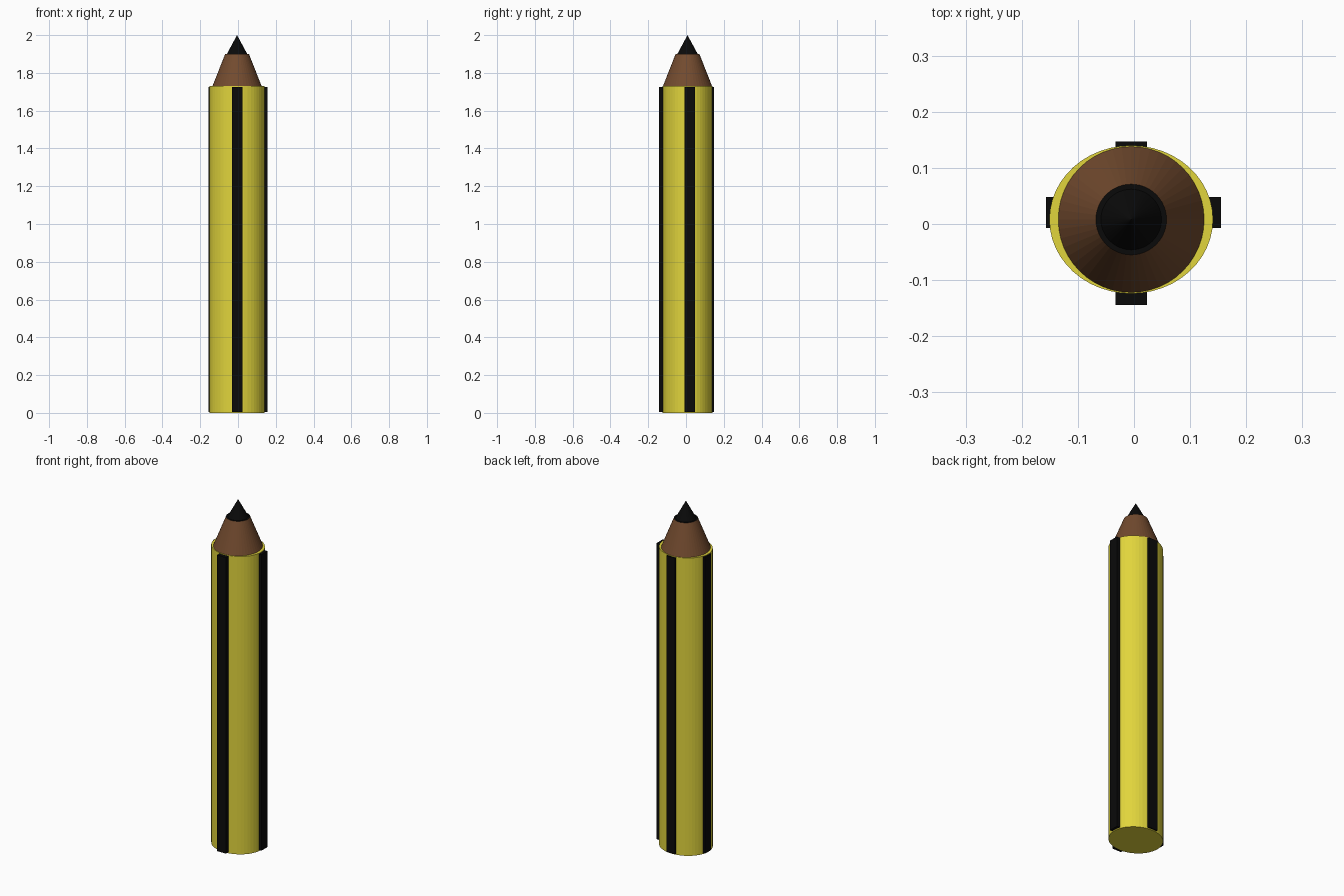
import bpy
import bmesh
from mathutils import Matrix

cube = bpy.data.objects.get("Cube")
if cube:
    bpy.data.objects.remove(cube, do_unlink=True)

SIDES = 48
CX, CY = -0.005, 0.008       # pencil axis
BODY_TOP, WOOD_TOP = 1.73, 1.9


def material(name, colour):
    mat = bpy.data.materials.new(name)
    mat.use_nodes = True
    mat.diffuse_color = (*colour, 1)
    mat.node_tree.nodes["Principled BSDF"].inputs["Base Color"].default_value = (*colour, 1)
    return mat


yellow = material("yellow paint", (0.75, 0.66, 0.045))
brown = material("brown wood", (0.17, 0.07, 0.028))
black = material("black", (0.003, 0.003, 0.003))


def finish(name, bm, *mats):
    mesh = bpy.data.meshes.new(name)
    bm.to_mesh(mesh)
    bm.free()
    for mat in mats:
        mesh.materials.append(mat)
    obj = bpy.data.objects.new(name, mesh)
    bpy.context.collection.objects.link(obj)
    return obj


def cone(name, r_low, r_high, z_low, z_high, *mats, stretch=1.0):
    bm = bmesh.new()
    place = Matrix.Translation((CX, CY, (z_low + z_high) / 2)) @ Matrix.Diagonal((stretch, 1, 1, 1))
    bmesh.ops.create_cone(bm, cap_ends=True, segments=SIDES, radius1=r_low,
                          radius2=r_high, depth=z_high - z_low, matrix=place)
    # A second colour goes on the upper cap
    if len(mats) > 1:
        bm.normal_update()
        for face in bm.faces:
            face.material_index = int(face.normal.z > 0.99)
    return finish(name, bm, *mats)


def stripe(name, x0, x1, y0, y1):
    z0, z1 = 0.006, BODY_TOP - 0.004
    bm = bmesh.new()
    place = (Matrix.Translation(((x0 + x1) / 2, (y0 + y1) / 2, (z0 + z1) / 2))
             @ Matrix.Diagonal((x1 - x0, y1 - y0, z1 - z0, 1)))
    bmesh.ops.create_cube(bm, size=1, matrix=place)
    return finish(name, bm, black)


# Slightly oval shaft, sharpened wood and lead
cone("shaft", 0.132, 0.132, 0, BODY_TOP, yellow, stretch=1.105)
cone("sharpened_wood", 0.13, 0.063, BODY_TOP, WOOD_TOP, brown, black)
cone("lead_tip", 0.054, 0, WOOD_TOP, 2, black)

# Raised stripes on the four sides
stripe("front_stripe", -0.033, 0.023, -0.144, -0.1)
stripe("back_stripe", -0.033, 0.023, 0.1, 0.147)
stripe("left_stripe", 0.11, 0.155, -0.007, 0.048)
stripe("right_stripe", -0.157, -0.11, -0.007, 0.048)
